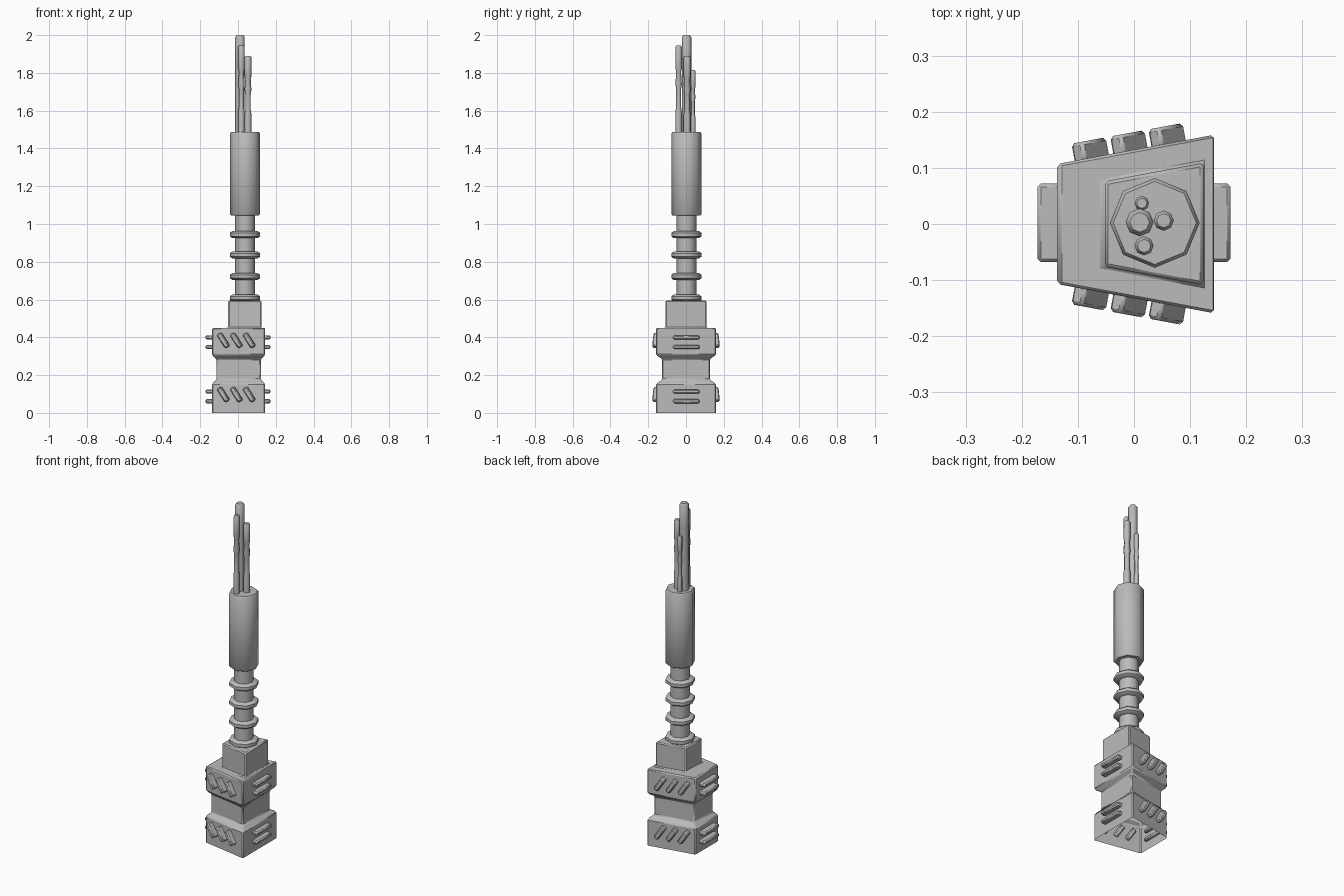
import bpy, bmesh, math
from math import radians, cos, sin, tau
from mathutils import Matrix, Vector

old = bpy.data.objects.get("Cube")
if old:
    bpy.data.objects.remove(old, do_unlink=True)

grey = bpy.data.materials.new("plain grey")
grey.use_nodes = True
GREY = (0.5, 0.5, 0.5, 1)
grey.diffuse_color = GREY
grey.node_tree.nodes["Principled BSDF"].inputs["Base Color"].default_value = GREY


def finish(name, bm, bevel=0, angle=30):
    """Turn a bmesh into a shaded object with an optional bevel."""
    mesh = bpy.data.meshes.new(name)
    bm.to_mesh(mesh)
    bm.free()
    mesh.materials.append(grey)
    ob = bpy.data.objects.new(name, mesh)
    bpy.context.collection.objects.link(ob)
    if bevel:
        mod = ob.modifiers.new("bevel", "BEVEL")
        mod.width, mod.segments = bevel, 1
        mod.limit_method = "ANGLE"
        mod.angle_limit = radians(25)
    bpy.ops.object.select_all(action="DESELECT")
    ob.select_set(True)
    bpy.context.view_layer.objects.active = ob
    bpy.ops.object.shade_smooth_by_angle(angle=radians(angle))
    return ob


def loft(name, rings, bottom=True, bevel=0, angle=30):
    """Skin a stack of equal-sized rings of points."""
    bm = bmesh.new()
    loops = [[bm.verts.new(p) for p in ring] for ring in rings]
    for a, b in zip(loops, loops[1:]):
        n = len(a)
        for i in range(n):
            j = (i + 1) % n
            bm.faces.new((a[i], a[j], b[j], b[i]))
    bm.faces.new(loops[-1])
    if bottom:
        bm.faces.new(loops[0][::-1])
    return finish(name, bm, bevel, angle)


def wedge(z, x0, x1, y0, y1):
    """Four corners of a plug section, narrow at x0 and wide at x1."""
    return [(x0, -y0, z), (x1, -y1, z), (x1, y1, z), (x0, y0, z)]


def circle(z, r, x, y=0.002, sides=8):
    return [(x + r * cos(tau * i / sides), y + r * sin(tau * i / sides), z)
            for i in range(sides)]


# Plug housing: two wide collars, a waist and a raised neck, open below
BOX = (-0.137, 0.143, 0.107, 0.159)
WAIST = (-0.115, 0.121, 0.088, 0.127)
NECK = (-0.052, 0.124, 0.076, 0.109)
steps = [(0, BOX), (0.155, BOX), (0.175, WAIST), (0.285, WAIST),
         (0.305, BOX), (0.45, BOX), (0.45, NECK), (0.595, NECK)]
loft("plug_housing", [wedge(z, *s) for z, s in steps], bottom=False, bevel=0.006)

# Cable core, strain relief rings and outer sleeve
CX = 0.037
loft("cable_core", [circle(z, 0.053, CX) for z in (0.59, 1.06)], angle=50)
for i, z in enumerate((0.608, 0.722, 0.836, 0.944)):
    h = 0.018
    loft(f"relief_ring_{i + 1}",
         [circle(z + dz, r, CX) for dz, r in
          ((-h, 0.068), (-h / 2, 0.08), (h / 2, 0.08), (h, 0.068))], angle=50)
loft("cable_sleeve", [circle(z, r, CX) for z, r in
     ((1.045, 0.074), (1.052, 0.08), (1.478, 0.08), (1.487, 0.074))], angle=50)

# Bare wires with slightly uneven insulation
wires = [("main_wire", 0.010, 0.003, 0.025, 2.0, 1),
         ("front_wire", 0.018, -0.039, 0.017, 1.945, 0.75),
         ("side_wire", 0.053, 0.006, 0.018, 1.89, 0.8),
         ("back_wire", 0.014, 0.037, 0.013, 1.815, 0.75)]
for name, x, y, r, top, thin in wires:
    rings = []
    for t, f in ((0, 1), (0.25, 1), (0.3, thin), (0.5, thin), (0.56, 1),
                 (0.7, thin), (0.74, 1), (0.98, 1), (1, 0.7)):
        rings.append(circle(1.48 + t * (top - 1.48), r * f, x, y))
    loft(name, rings, angle=50)


def bar(name, size, matrix):
    bm = bmesh.new()
    bmesh.ops.create_cube(bm, size=1, matrix=matrix @ Matrix.Diagonal((*size, 1)))
    finish(name, bm, bevel=0.006)


# Grip bars: level pairs on the ends, slanted threes on the flared sides
slope = (BOX[3] - BOX[2]) / (BOX[1] - BOX[0])
for level, base in (("lower", 0), ("upper", 0.287)):
    for side, sx in (("left", 1), ("right", -1)):
        for i, z in enumerate((0.062, 0.113)):
            bar(f"{level}_{side}_level_grip_{i + 1}", (0.05, 0.14, 0.022),
                Matrix.Translation((sx * 0.147, 0.002, z + base)))
    for side, sy in (("front", -1), ("back", 1)):
        for i, x in enumerate((-0.077, -0.008, 0.06)):
            y = BOX[2] + slope * (x - BOX[0]) + 0.009
            place = Matrix.Translation((x, sy * y, 0.097 + base))
            turn = Matrix.Rotation(sy * math.atan(slope), 4, "Z")
            tilt = Matrix.Rotation(radians(-33), 4, "Y")
            bar(f"{level}_{side}_slanted_grip_{i + 1}", (0.027, 0.044, 0.084),
                place @ turn @ tilt)
